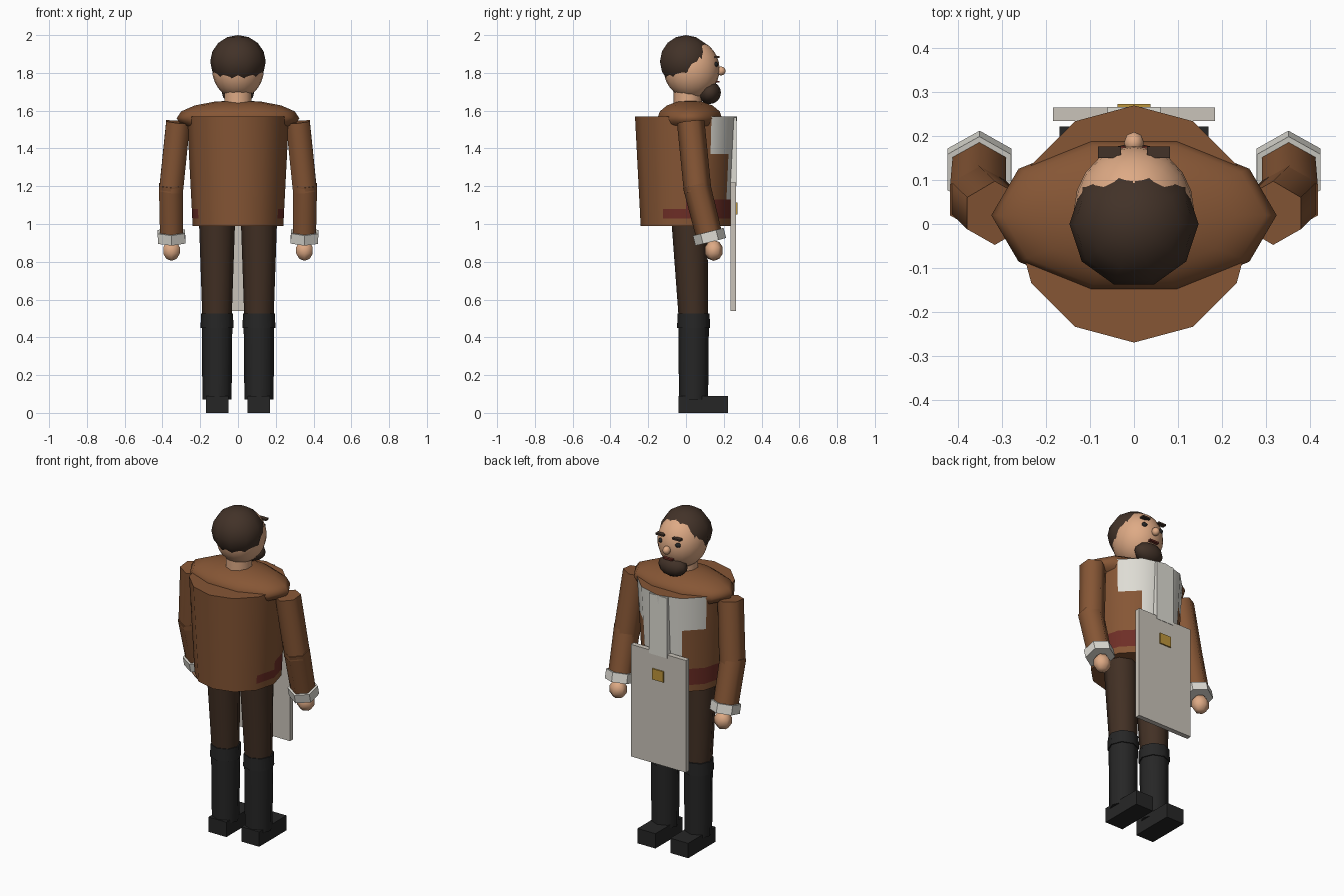
import bpy, math
from mathutils import Vector

if "Cube" in bpy.data.objects:
    bpy.data.objects.remove(bpy.data.objects["Cube"])


def material(name, r, g, b):
    m = bpy.data.materials.new(name)
    lin = [(c / 255 / 12.92) if c < 11 else ((c / 255 + 0.055) / 1.055) ** 2.4 for c in (r, g, b)]
    m.diffuse_color = (*lin, 1)
    m.use_nodes = True
    m.node_tree.nodes["Principled BSDF"].inputs["Base Color"].default_value = m.diffuse_color
    return m


COAT = material("coat brown", 134, 86, 53)
SKIN = material("skin", 222, 170, 133)
HAIR = material("hair brown", 66, 50, 40)
TROUSER = material("trouser brown", 66, 48, 36)
BOOT = material("boot black", 38, 38, 38)
WHITE = material("shirt white", 222, 220, 212)
APRON = material("apron grey", 202, 196, 186)
BELT = material("belt red", 110, 46, 38)
GOLD = material("buckle gold", 190, 150, 60)


def finish(ob, name, mat, angle=None):
    ob.name = name
    ob.data.materials.append(mat)
    if angle:
        bpy.ops.object.select_all(action='DESELECT')
        ob.select_set(True)
        bpy.context.view_layer.objects.active = ob
        bpy.ops.object.shade_smooth_by_angle(angle=math.radians(angle))
    return ob


def tube(name, rings, sides, phase, mat, angle=None):
    """Loft regular polygons along a straight axis; rings = [(centre, radius)]."""
    d = (Vector(rings[-1][0]) - Vector(rings[0][0])).normalized()
    u = Vector((1, 0, 0))
    u = (u - d * u.dot(d)).normalized()
    v = d.cross(u)
    verts, faces = [], []
    for c, r in rings:
        for i in range(sides):
            a = math.radians(phase) + math.tau * i / sides
            verts.append(Vector(c) + (u * math.cos(a) + v * math.sin(a)) * r)
    for k in range(len(rings) - 1):
        for i in range(sides):
            j = (i + 1) % sides
            faces.append((k * sides + i, k * sides + j, (k + 1) * sides + j, (k + 1) * sides + i))
    last = (len(rings) - 1) * sides
    faces.append(tuple(reversed(range(sides))))
    faces.append(tuple(range(last, last + sides)))
    me = bpy.data.meshes.new(name)
    me.from_pydata(verts, [], faces)
    ob = bpy.data.objects.new(name, me)
    bpy.context.collection.objects.link(ob)
    return finish(ob, name, mat, angle)


def box(name, x, y, z, mat):
    bpy.ops.mesh.primitive_cube_add(size=1, location=[(a + b) / 2 for a, b in (x, y, z)])
    ob = bpy.context.object
    ob.scale = [b - a for a, b in (x, y, z)]
    return finish(ob, name, mat)


def ball(name, loc, scale, seg, rings, mat, phase=0):
    bpy.ops.mesh.primitive_uv_sphere_add(segments=seg, ring_count=rings, radius=1, location=loc)
    ob = bpy.context.object
    for v in ob.data.vertices:  # turn the polygon before stretching it
        c, s = math.cos(phase), math.sin(phase)
        v.co = (v.co.x * c - v.co.y * s, v.co.x * s + v.co.y * c, v.co.z)
    ob.scale = scale
    return finish(ob, name, mat, 65)


# Coat body: twelve sides, shirt and belt chosen by direction and height
levels = [0.99, 1.03, 1.08, 1.13, 1.37, 1.57]
coat = tube("coat_body", [((0, 0, z), 0.24 + 0.03 * (z - 0.99) / 0.58) for z in levels], 12, 0, COAT, 35)
coat.data.materials.append(WHITE)
coat.data.materials.append(BELT)
for p in coat.data.polygons:
    if abs(p.normal.z) > 0.8:
        continue
    c = p.center
    if 1.08 < c.z < 1.13 and c.y > 0 or 1.03 < c.z < 1.08 and c.y > -0.1:
        p.material_index = 2
    elif c.z > 1.13 and c.y > 0.2 or c.z > 1.37 and c.y > 0.14:
        p.material_index = 1

# Shoulder yoke, shirt strip, apron and buckle
ball("shoulder_yoke", (0, 0.02, 1.56), (0.325, 0.18, 0.095), 10, 8, COAT, math.pi / 10)
box("shirt_strip", (-0.06, 0.06), (0.235, 0.267), (1.2, 1.565), WHITE)
box("apron", (-0.185, 0.185), (0.235, 0.265), (0.54, 1.22), APRON)
box("buckle", (-0.038, 0.038), (0.264, 0.273), (1.05, 1.115), GOLD)

# Head
tube("neck", [((0, 0.01, 1.6), 0.075), ((0, 0.01, 1.72), 0.075)], 10, 18, SKIN, 65)
ball("head", (0, 0.03, 1.82), (0.137, 0.148, 0.157), 20, 14, SKIN)
ball("hair", (0, 0, 1.86), (0.147, 0.145, 0.14), 10, 8, HAIR, math.pi / 10)
ball("beard", (0, 0.125, 1.695), (0.09, 0.06, 0.06), 10, 8, HAIR)
ball("nose", (0, 0.185, 1.81), (0.023, 0.025, 0.024), 8, 6, SKIN)
box("mouth", (-0.03, 0.03), (0.14, 0.178), (1.748, 1.758), BELT)

# Paired parts
for s, side in ((-1, "left"), (1, "right")):
    ball(side + "_eye", (s * 0.056, 0.157, 1.845), (0.018, 0.014, 0.014), 8, 6, BOOT)
    box(side + "_eyebrow", sorted((s * 0.03, s * 0.082)), (0.15, 0.177), (1.88, 1.89), HAIR)
    # Arm
    elbow, wrist = Vector((s * 0.355, 0.062, 1.18)), Vector((s * 0.352, 0.125, 0.93))
    d = (wrist - elbow).normalized()
    tube(side + "_upper_arm", [(elbow - Vector((0, 0, 0.01)), 0.073), ((s * 0.317, 0.025, 1.54), 0.073)],
         6, 30, COAT, 65)
    tube(side + "_forearm", [(wrist, 0.07), (elbow - d * 0.03, 0.073)], 6, 30, COAT, 65)
    tube(side + "_cuff", [(wrist + d * 0.025, 0.084), (wrist - d * 0.03, 0.084)], 6, 30, WHITE, 40)
    ball(side + "_hand", (s * 0.352, 0.147, 0.86), (0.053, 0.05, 0.055), 6, 5, SKIN)
    # Leg and boot
    x = s * 0.111
    tube(side + "_trouser_leg", [((x, 0.04, 0.48), 0.077), ((x, 0.018, 1.03), 0.096)], 8, 0, TROUSER, 50)
    tube(side + "_boot_shaft", [((x, 0.04, 0.07), 0.077), ((x, 0.04, 0.46), 0.081)], 8, 0, BOOT, 50)
    tube(side + "_boot_top", [((x, 0.04, 0.45), 0.087), ((x, 0.04, 0.525), 0.085)], 8, 0, BOOT, 50)
    box(side + "_boot_foot", sorted((s * 0.05, s * 0.17)), (-0.04, 0.222), (0, 0.09), BOOT)
